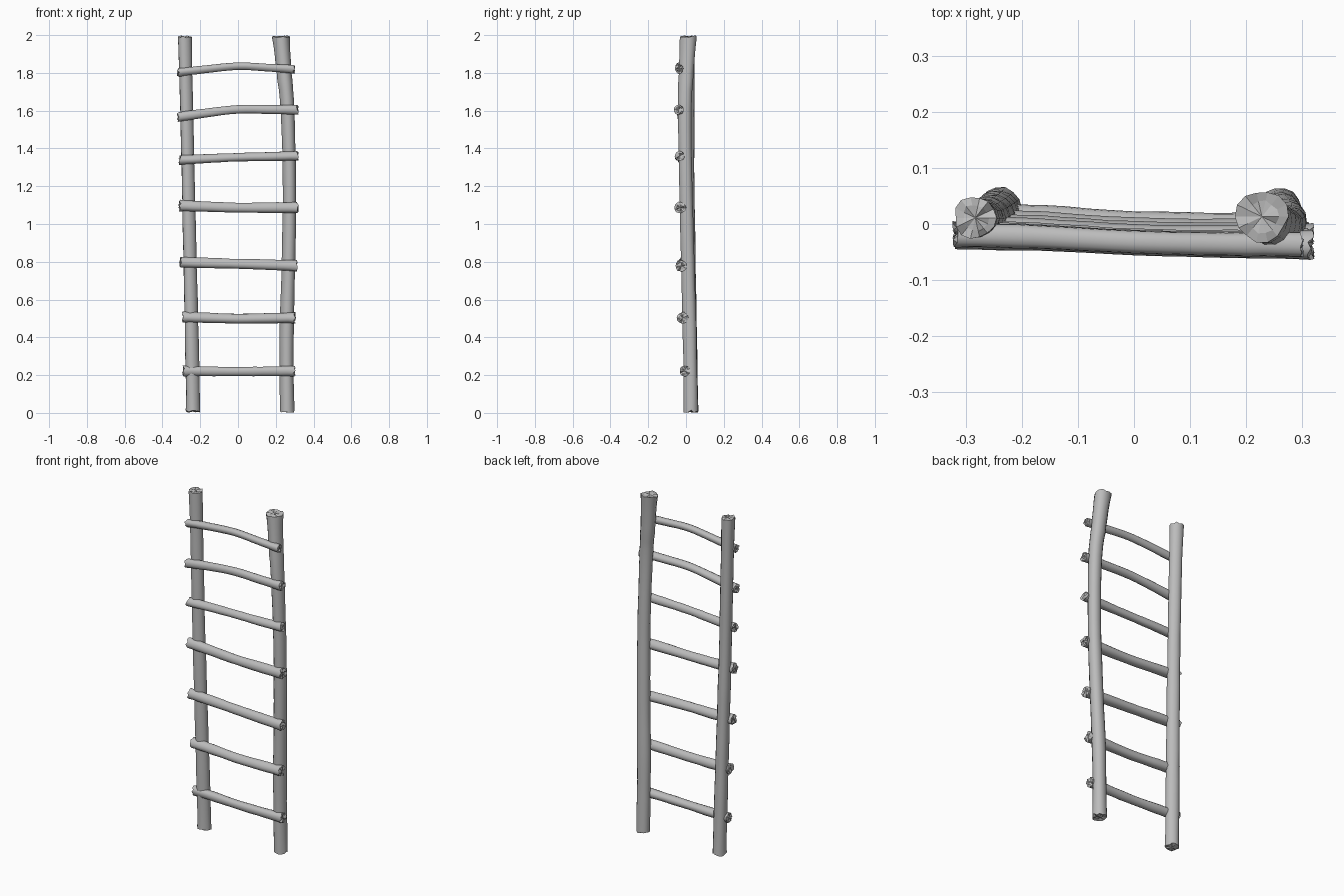
import bpy, bmesh, math, random
from mathutils import Vector

random.seed(4)
cube = bpy.data.objects.get("Cube")
if cube:
    bpy.data.objects.remove(cube)

# Single grey wood colour
wood = bpy.data.materials.new("grey_wood")
wood.use_nodes = True
GREY = (0.5, 0.5, 0.5, 1)
wood.diffuse_color = GREY
bsdf = wood.node_tree.nodes["Principled BSDF"]
bsdf.inputs["Base Color"].default_value = GREY
bsdf.inputs["Roughness"].default_value = 0.8

SIDES = 14
STEPS = 4


def smooth_path(points):
    """Catmull-Rom samples through (x, y, z, radius) points."""
    pts = [Vector(p) for p in points]
    pts = [pts[0] * 2 - pts[1]] + pts + [pts[-1] * 2 - pts[-2]]
    out = []
    for a, b, c, d in zip(pts, pts[1:], pts[2:], pts[3:]):
        for i in range(STEPS):
            t = i / STEPS
            out.append(0.5 * (2 * b + (c - a) * t + (2 * a - 5 * b + 4 * c - d) * t * t
                              + (3 * b - a - 3 * c + d) * t ** 3))
    return out + [pts[-2]]


def branch(name, points, axis, u, v):
    """Slightly knobbly round pole with roughly hewn ends."""
    bm = bmesh.new()
    axis, u, v = Vector(axis), Vector(u), Vector(v)
    phase = random.uniform(0, math.tau)

    def ring(centre, radius, rough=0.0, chop=0.0):
        verts = []
        for i in range(SIDES):
            a = math.tau * i / SIDES
            r = radius * (1 + 0.04 * math.sin(3 * a + phase) + random.uniform(-rough, rough))
            p = centre + r * (math.cos(a) * u + math.sin(a) * v)
            verts.append(bm.verts.new(p + axis * random.uniform(-chop, chop)))
        return verts

    def skin(r1, r2, smooth):
        for i in range(SIDES):
            j = (i + 1) % SIDES
            bm.faces.new((r1[i], r1[j], r2[j], r2[i])).smooth = smooth

    path = smooth_path(points)
    rings = []
    for k, p in enumerate(path):
        end = k in (0, len(path) - 1)
        radius = p[3] * (1.04 if end else random.uniform(0.97, 1.03))
        rings.append(ring(p.xyz, radius, 0.06 if end else 0.01, 0.007 if end else 0))
    for r1, r2 in zip(rings, rings[1:]):
        skin(r1, r2, True)

    # Chipped end grain
    for outer, p in ((rings[0], path[0]), (rings[-1], path[-1])):
        inner = ring(p.xyz, p[3] * 0.65, 0.1, 0.007)
        skin(outer, inner, False)
        tip = bm.verts.new(p.xyz)
        for i in range(SIDES):
            bm.faces.new((inner[i], inner[(i + 1) % SIDES], tip))

    bmesh.ops.recalc_face_normals(bm, faces=bm.faces)
    mesh = bpy.data.meshes.new(name)
    bm.to_mesh(mesh)
    bm.free()
    mesh.materials.append(wood)
    bpy.context.collection.objects.link(bpy.data.objects.new(name, mesh))


X, Y, Z = (1, 0, 0), (0, 1, 0), (0, 0, 1)

# Upright rails
branch("right_rail", [(-.238, .028, .008, .037), (-.246, .022, .4, .036), (-.255, .016, .8, .035),
                      (-.264, .011, 1.2, .034), (-.273, .01, 1.6, .034),
                      (-.283, .011, 1.992, .036)], Z, X, Y)
branch("left_rail", [(.26, .027, .008, .037), (.258, .02, .4, .037), (.268, .01, .8, .036),
                     (.273, 0, 1.2, .035), (.263, -.006, 1.6, .036), (.245, .002, 1.8, .04),
                     (.228, .013, 1.992, .044)], Z, X, Y)

# Rungs, bottom to top: right x, left x, right z, middle z, left z, left y, radius
RUNGS = [
    (-.29, .298, .222, .219, .222, -.006, .027),
    (-.29, .30, .507, .498, .503, -.018, .029),
    (-.305, .31, .797, .789, .778, -.026, .029),
    (-.308, .315, 1.097, 1.086, 1.086, -.031, .029),
    (-.308, .315, 1.338, 1.353, 1.36, -.034, .025),
    (-.317, .315, 1.567, 1.607, 1.605, -.038, .025),
    (-.317, .298, 1.803, 1.836, 1.82, -.036, .022),
]
for n, (x0, x1, z0, zm, z1, y, r) in enumerate(RUNGS, 1):
    y0 = y + .017
    branch(f"rung_{n}", [(x0, y0, z0, r), (x0 * .55, y0 - .004, z0 * .5 + zm * .5, r * .95),
                         (0, y + .004, zm, r * .9), (x1 * .55, y, zm * .5 + z1 * .5, r * .95),
                         (x1, y, z1, r)], X, Y, Z)
